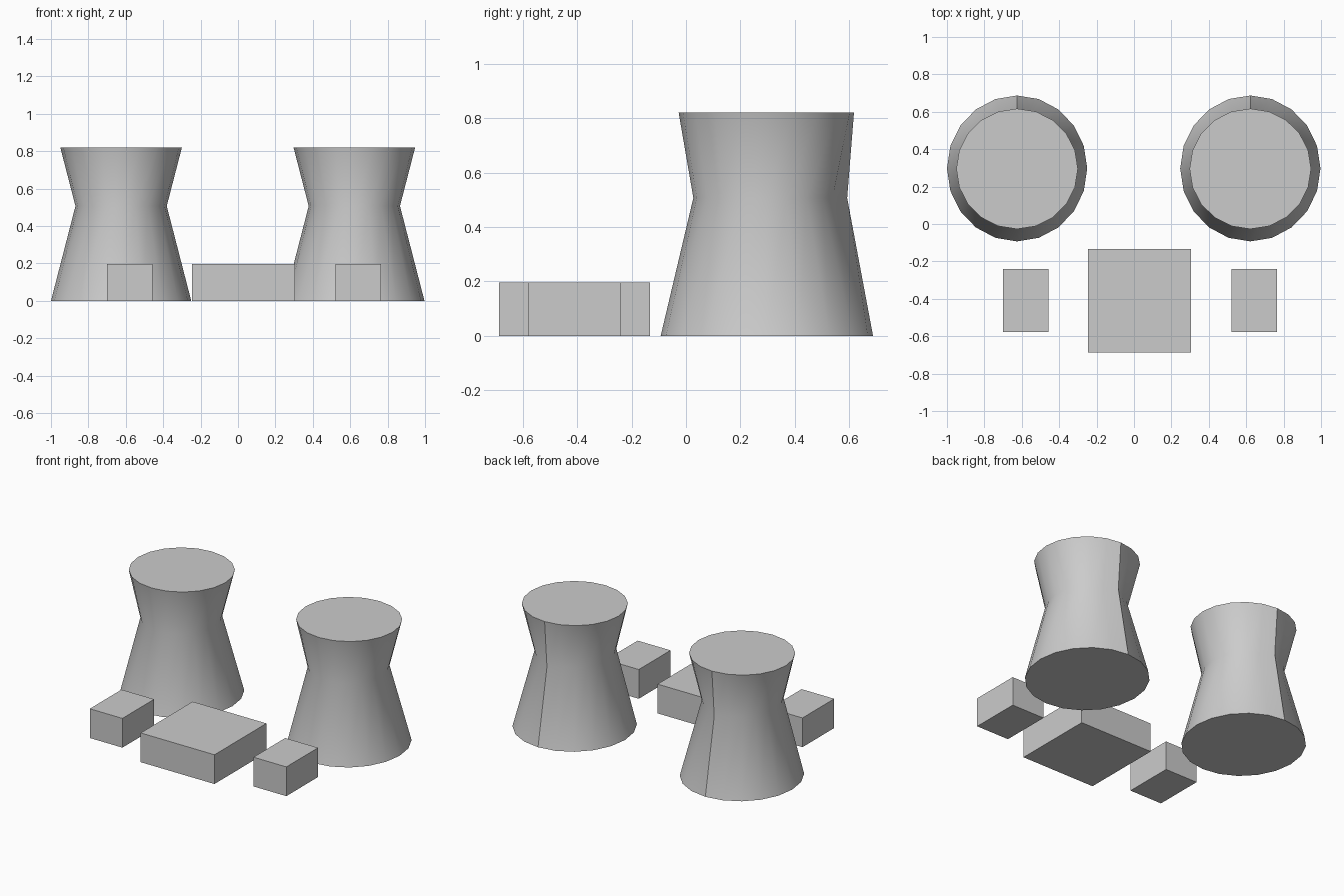
import bpy, bmesh
from math import cos, sin, radians, tau

if "Cube" in bpy.data.objects:
    bpy.data.objects.remove(bpy.data.objects["Cube"])

SIDES = 20
# tower rings: height, x radius, y radius, centre y
RINGS = [(0.0, 0.375, 0.39, 0.297),
         (0.507, 0.244, 0.262, 0.289),
         (0.82, 0.325, 0.322, 0.295)]


def tower(name, cx):
    bm = bmesh.new()
    loops = []
    for z, rx, ry, cy in RINGS:
        loops.append([bm.verts.new((cx + rx * cos(tau * i / SIDES),
                                    cy + ry * sin(tau * i / SIDES), z))
                      for i in range(SIDES)])
    # small ridge at the back of the waist
    loops[1][SIDES // 4].co.y = 0.592
    for a, b in zip(loops, loops[1:]):
        for i in range(SIDES):
            j = (i + 1) % SIDES
            bm.faces.new((a[i], a[j], b[j], b[i]))
    bm.faces.new(loops[0][::-1])
    bm.faces.new(loops[-1])
    mesh = bpy.data.meshes.new(name)
    bm.to_mesh(mesh)
    bm.free()
    ob = bpy.data.objects.new(name, mesh)
    bpy.context.collection.objects.link(ob)
    bpy.ops.object.select_all(action='DESELECT')
    ob.select_set(True)
    bpy.context.view_layer.objects.active = ob
    bpy.ops.object.shade_smooth_by_angle(angle=radians(35))


def building(name, x0, x1, y0, y1, height=0.197):
    bpy.ops.mesh.primitive_cube_add(
        size=1, location=((x0 + x1) / 2, (y0 + y1) / 2, height / 2))
    ob = bpy.context.object
    ob.name = name
    ob.scale = (x1 - x0, y1 - y0, height)


# cooling towers
tower("left_cooling_tower", -0.625)
tower("right_cooling_tower", 0.622)

# low buildings in front
building("main_building", -0.245, 0.305, -0.686, -0.133)
building("left_side_building", -0.70, -0.457, -0.578, -0.24)
building("right_side_building", 0.52, 0.765, -0.578, -0.24)
